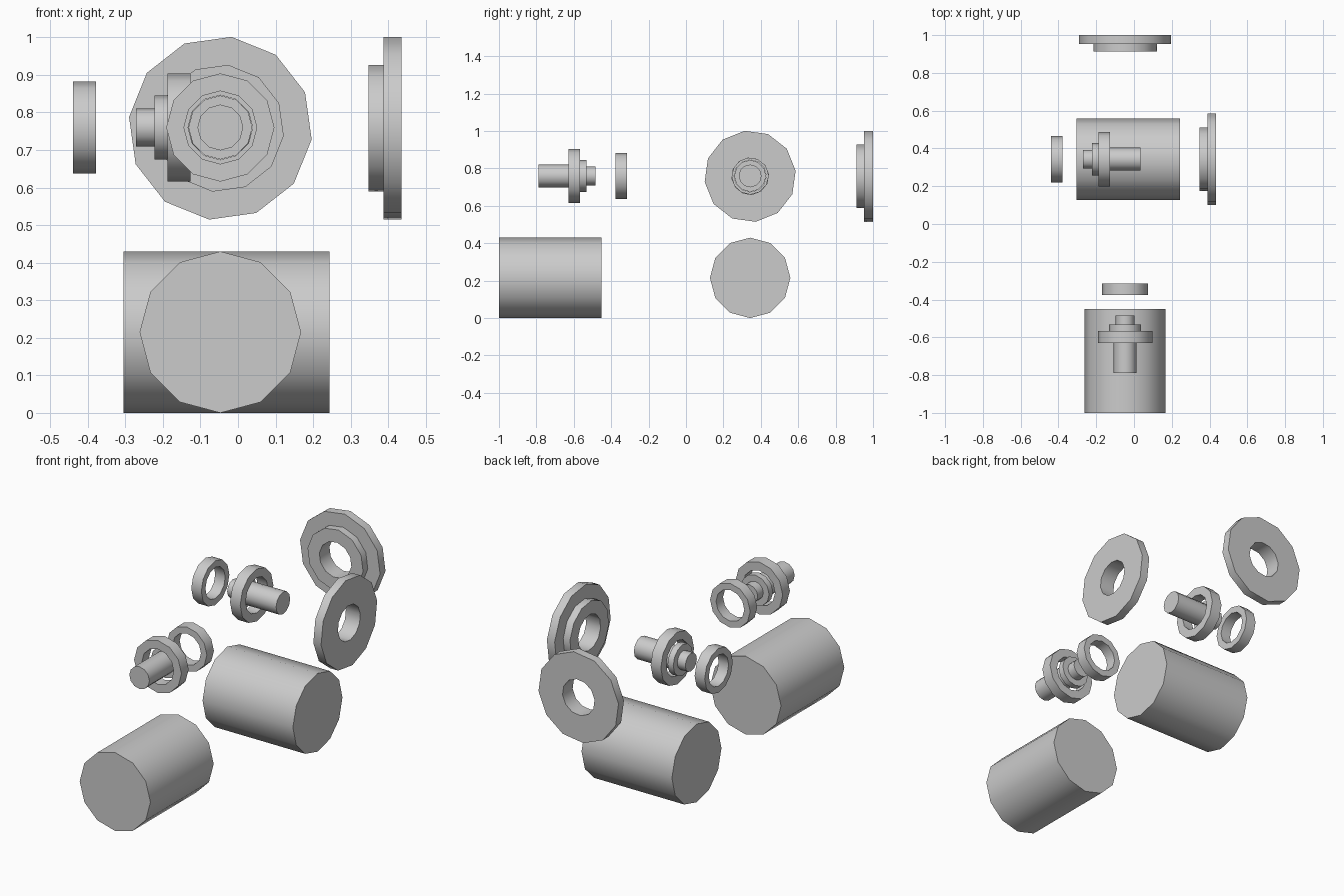
import bpy, bmesh, math

cube = bpy.data.objects.get("Cube")
if cube:
    bpy.data.objects.remove(cube, do_unlink=True)

SIDES = 12

grey = bpy.data.materials.new("plain_grey")
grey.use_nodes = True
colour = (0.6, 0.6, 0.6, 1)
grey.diffuse_color = colour
grey.node_tree.nodes["Principled BSDF"].inputs["Base Color"].default_value = colour


def lathe(name, place, profile, hollow=False, twist=0):
    """Turn a (distance, radius) profile about a level axis."""
    axis, side, height, start, direction = place
    bm = bmesh.new()
    loops = []
    for dist, radius in profile:
        u = start + direction * dist
        loop = []
        for i in range(SIDES):
            a = math.tau * i / SIDES + math.radians(twist)
            s, z = radius * math.sin(a), height + radius * math.cos(a)
            co = (side + s, u, z) if axis == "y" else (u, side - s, z)
            loop.append(bm.verts.new(co))
        loops.append(loop)
    pairs = list(zip(loops, loops[1:]))
    if hollow:
        pairs.append((loops[-1], loops[0]))
    else:
        bm.faces.new(loops[0])
        bm.faces.new(loops[-1])
    for a, b in pairs:
        for i in range(SIDES):
            j = (i + 1) % SIDES
            bm.faces.new((a[i], a[j], b[j], b[i]))
    bmesh.ops.recalc_face_normals(bm, faces=bm.faces)
    mesh = bpy.data.meshes.new(name)
    bm.to_mesh(mesh)
    bm.free()
    mesh.materials.append(grey)
    obj = bpy.data.objects.new(name, mesh)
    bpy.context.collection.objects.link(obj)
    bpy.ops.object.select_all(action="DESELECT")
    obj.select_set(True)
    bpy.context.view_layer.objects.active = obj
    bpy.ops.object.shade_smooth_by_angle(angle=math.radians(40))
    return obj


def ring(name, place, d0, d1, outer, inner, twist=0):
    profile = [(d0, outer), (d1, outer), (d1, inner), (d0, inner)]
    return lathe(name, place, profile, True, twist)


def assembly(prefix, axis, side, drum, shaft, direction, flange):
    # Drum
    lathe(prefix + "_drum", (axis, side, 0.215, drum, 1),
          [(0, 0.215), (0.549, 0.215)])
    # Stepped shaft with collar, loose bearing ring and retaining ring
    place = (axis, side, 0.76, shaft, direction)
    lathe(prefix + "_shaft", place,
          [(0, 0.061), (0.222, 0.061), (0.222, 0.085), (0.256, 0.085),
           (0.256, 0.05), (0.305, 0.05)])
    ring(prefix + "_bearing_ring", place, 0.16, 0.222, 0.144, 0.097)
    ring(prefix + "_retaining_ring", place, 0.412, 0.473, 0.122, 0.086)
    # Flange plate around its boss, measured inward from the outer face
    place = (axis, side, 0.758, flange, -1)
    ring(prefix + "_flange_plate", place, 0, 0.047, 0.245, 0.17, 7)
    ring(prefix + "_flange_boss", place, 0, 0.088, 0.17, 0.098, 7)


assembly("front", "y", -0.047, -1.0, -0.789, 1, 1.0)
assembly("side", "x", 0.343, -0.305, 0.034, -1, 0.435)
